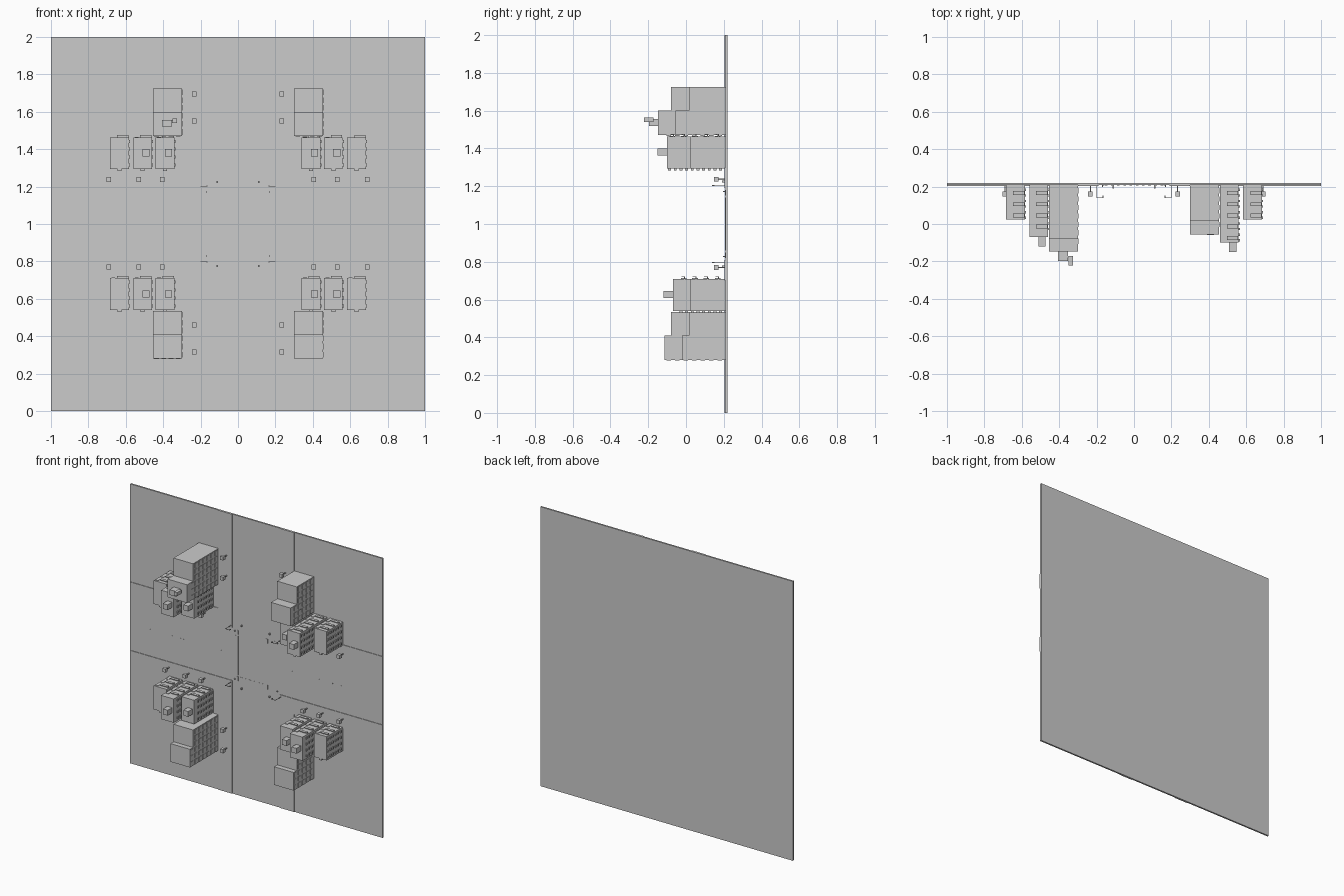
import bpy, bmesh

if "Cube" in bpy.data.objects:
    bpy.data.objects.remove(bpy.data.objects["Cube"])

grey = bpy.data.materials.new("plain_grey")
grey.diffuse_color = (0.6, 0.6, 0.6, 1)
grey.use_nodes = True
grey.node_tree.nodes["Principled BSDF"].inputs["Base Color"].default_value = grey.diffuse_color

GROUND = 0.208   # surface the blocks stand on; everything rises towards -y


def boxes(name, items):
    """One object from boxes given as (x0, x1, y0, y1, z0, z1)."""
    bm = bmesh.new()
    for x0, x1, y0, y1, z0, z1 in items:
        vs = bmesh.ops.create_cube(bm, size=1)["verts"]
        for v in vs:
            v.co = (x0 if v.co.x < 0 else x1,
                    y0 if v.co.y < 0 else y1,
                    z0 if v.co.z < 0 else z1)
    me = bpy.data.meshes.new(name)
    bm.to_mesh(me)
    bm.free()
    me.materials.append(grey)
    ob = bpy.data.objects.new(name, me)
    bpy.context.collection.objects.link(ob)
    return ob


def centred(x, y, z, sx, sy, sz):
    return (x - sx / 2, x + sx / 2, y - sy / 2, y + sy / 2, z - sz / 2, z + sz / 2)


# ground slab and raised pavements around the crossroads
boxes("ground_slab", [(-1, 1, GROUND, 0.22, 0, 2)])
pave = []
for sx in (-1, 1):
    for sz in (-1, 1):
        for a0, a1, b0, b1 in ((0.19, 0.30, 0.19, 1), (0.30, 1, 0.19, 0.30)):
            xs = sorted((sx * a0, sx * a1))
            zs = sorted((1 + sz * b0, 1 + sz * b1))
            pave.append((*xs, GROUND - 0.004, GROUND + 0.002, *zs))
boxes("pavements", pave)

# painted road marks: crossings and lane dashes
marks = []
for s in (-1, 1):
    for i in range(10):
        t = -0.15 + i * 0.0333
        marks.append(centred(t, GROUND, 1 + s * 0.165, 0.014, 0.002, 0.03))
    marks.append(centred(s * 0.165, GROUND, 1, 0.008, 0.002, 0.28))
    marks.append(centred(s * 0.145, GROUND, 1, 0.004, 0.002, 0.28))
    for i in range(9):
        d = s * (0.27 + i * 0.08)
        marks.append(centred(d, GROUND, 1, 0.03, 0.001, 0.004))
        marks.append(centred(0, GROUND, 1 + d, 0.004, 0.001, 0.03))
boxes("road_marks", marks)


# stepped towers: (side, low z, split z, high z, lower roof y, upper roof y)
def tower(name, side, z0, zs, z1, roof_low, roof_high):
    x0, x1 = sorted((side * 0.30, side * 0.455))
    boxes(name, [(x0, x1, roof_low, GROUND, z0, zs),
                 (x0, x1, roof_high, GROUND, zs, z1)])
    win, sills = [], []
    for za, zb, roof in ((z0, zs, roof_low), (zs, z1, roof_high)):
        n = int((GROUND - roof) / 0.045)
        for k in range(n):
            y = GROUND - 0.03 - k * 0.045
            for j in range(3):
                z = za + (zb - za) * (j + 0.5) / 3
                win.append(centred(x1, y, z, 0.005, 0.028, 0.03))
            if roof == roof_low:
                for j in range(4):
                    x = x0 + (x1 - x0) * (j + 0.5) / 4
                    sills.append(centred(x, y, z0, 0.025, 0.025, 0.006))
    boxes(name + "_windows", win)
    boxes(name + "_sills", sills)


tower("tower_upper_left", -1, 1.47, 1.60, 1.725, -0.147, -0.08)
tower("tower_upper_right", 1, 1.47, 1.60, 1.725, -0.055, 0.015)
tower("tower_lower_left", -1, 0.28, 0.41, 0.535, -0.115, -0.08)
tower("tower_lower_right", 1, 0.28, 0.41, 0.535, -0.02, 0.015)


# apartment block with balconies, side ledges and an optional roof hut
def block(name, x0, x1, z0, z1, roof, hut):
    boxes(name, [(x0, x1, roof, GROUND, z0, z1)])
    n = int((GROUND - roof) / 0.06)
    balconies, ledges = [], []
    for k in range(n):
        y = GROUND - 0.035 - k * 0.06
        bx0, bx1 = x1 - 0.063, x1 - 0.003
        balconies.append((bx0, bx1, y - 0.003, y + 0.003, z1, z1 + 0.013))
        balconies.append((bx0, bx1, y - 0.018, y, z1 + 0.010, z1 + 0.013))
        balconies.append((x0 + 0.008, x0 + 0.028, y - 0.02, y + 0.01, z1 - 0.002, z1 + 0.003))
    for k in range(2 * n):
        y = GROUND - 0.025 - k * 0.03
        for j in range(4):
            z = z0 + (z1 - z0) * (j + 0.5) / 4
            ledges.append(centred(x1 + 0.001, y, z, 0.009, 0.012, 0.016))
        ledges.append(centred((x0 + x1) / 2, y, z0 - 0.003, 0.02, 0.015, 0.016))
    boxes(name + "_balconies", balconies)
    boxes(name + "_ledges", ledges)
    if hut:
        xc = (x0 + x1) / 2 + 0.018
        boxes(name + "_roof_hut", [(xc - 0.019, xc + 0.019, roof - 0.05, roof,
                                    z0 + 0.067, z0 + 0.105)])


for side, sname in ((-1, "left"), (1, "right")):
    for z0, z1, vname in ((1.295, 1.463, "upper"), (0.54, 0.71, "lower")):
        mid = -0.10 if (side, vname) == (1, "upper") else -0.07
        rows = (("inner", 0.34, 0.44, -0.01, True),
                ("middle", 0.46, 0.56, mid, True),
                ("outer", 0.583, 0.685, 0.025, False))
        for pos, a, b, roof, hut in rows:
            x0, x1 = sorted((side * a, side * b))
            block(f"block_{vname}_{sname}_{pos}", x0, x1, z0, z1, roof, hut)

# rooftop units on the tallest tower
boxes("tower_roof_units", [(-0.405, -0.352, -0.197, -0.147, 1.52, 1.557),
                           (-0.35, -0.327, -0.222, -0.172, 1.54, 1.565),
                           (-0.36, -0.34, -0.18, -0.172, 1.54, 1.557)])

# street trees: cube crown on a thin trunk
crowns, trunks = [], []
spots = [(s * 0.233, z) for s in (-1, 1) for z in (1.695, 1.55, 0.46, 0.315)]
spots += [(x, z) for x in (-0.69, -0.53, -0.405, 0.405, 0.53, 0.69) for z in (1.237, 0.77)]
for x, z in spots:
    crowns.append(centred(x, 0.16, z, 0.024, 0.025, 0.026))
    trunks.append((x - 0.003, x + 0.003, 0.16, GROUND, z - 0.003, z + 0.003))
boxes("tree_crowns", crowns)
boxes("tree_trunks", trunks)

# signal poles, arms and bollards at the corners of the crossroads
signals, bollards = [], []
for sx in (-1, 1):
    for sz in (-1, 1):
        x, z = sx * 0.198, 1 + sz * 0.203
        signals.append(centred(x, 0.173, z, 0.003, 0.07, 0.003))
        signals.append(centred(x - sx * 0.016, 0.14, z, 0.034, 0.003, 0.003))
        signals.append(centred(x - sx * 0.032, 0.145, z, 0.006, 0.014, 0.006))
        bollards.append(centred(sx * 0.168, 0.203, 1 + sz * 0.172, 0.005, 0.012, 0.006))
        bollards.append(centred(sx * 0.11, 0.198, 1 + sz * 0.225, 0.008, 0.014, 0.01))
boxes("signal_poles", signals)
boxes("bollards", bollards)
